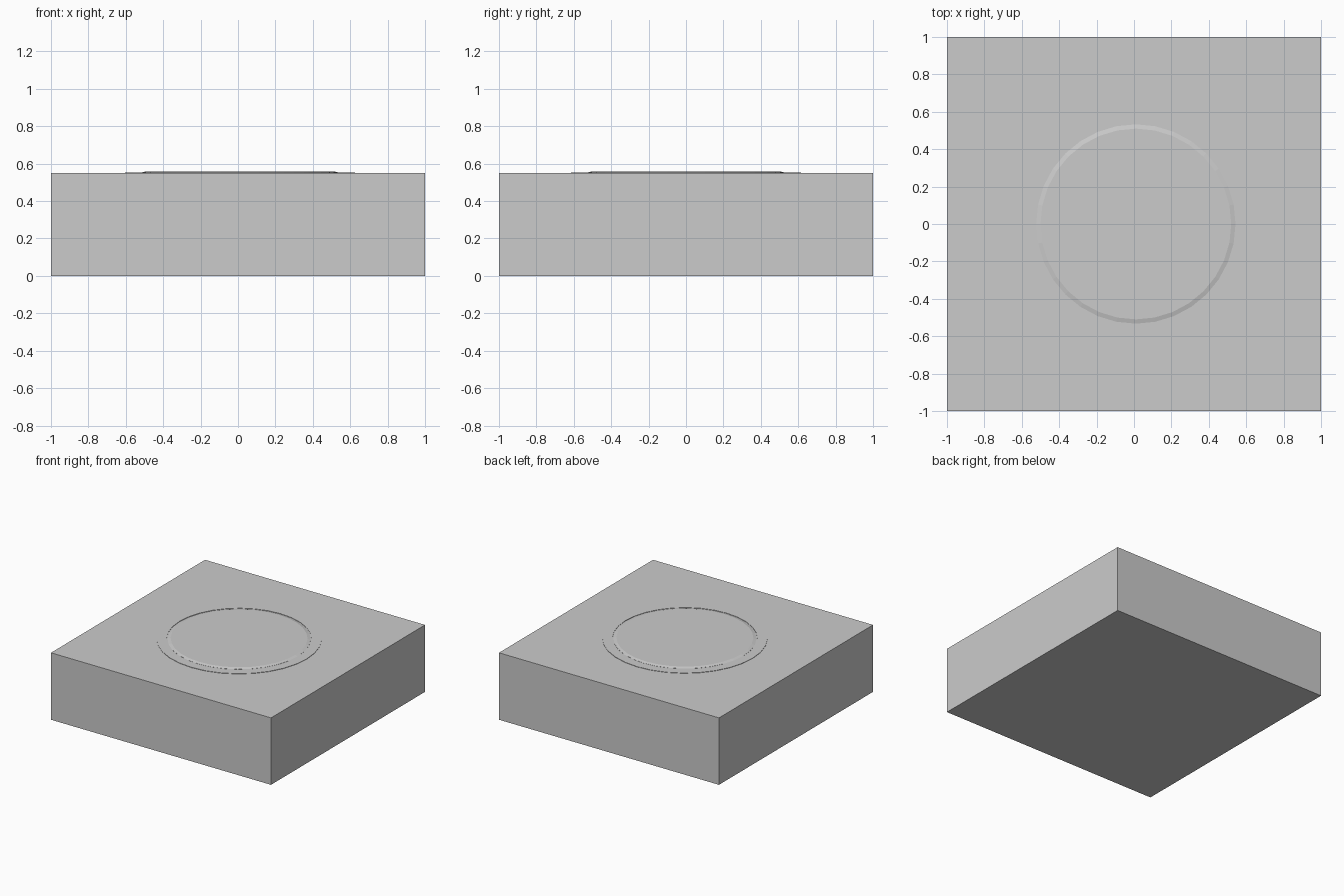
import bpy, math

if "Cube" in bpy.data.objects:
    bpy.data.objects.remove(bpy.data.objects["Cube"])

CX, TOP, SIDES = 0.01, 0.55, 32


def grey(name, v):
    m = bpy.data.materials.new(name)
    m.diffuse_color = (v, v, v, 1)
    m.use_nodes = True
    m.node_tree.nodes["Principled BSDF"].inputs["Base Color"].default_value = m.diffuse_color
    return m


def lathe(name, profile, mat=None, closed=False):
    """Revolve (radius, z) points; an open profile gets end caps."""
    verts = [(CX + r * math.cos(2 * math.pi * i / SIDES),
              r * math.sin(2 * math.pi * i / SIDES), z)
             for r, z in profile for i in range(SIDES)]
    n = len(profile)
    faces = []
    for j in range(n if closed else n - 1):
        a, b = j * SIDES, ((j + 1) % n) * SIDES
        for i in range(SIDES):
            k = (i + 1) % SIDES
            faces.append((a + i, a + k, b + k, b + i))
    if not closed:
        faces.append(tuple(reversed(range(SIDES))))
        faces.append(tuple(range((n - 1) * SIDES, n * SIDES)))
    me = bpy.data.meshes.new(name)
    me.from_pydata(verts, [], faces)
    ob = bpy.data.objects.new(name, me)
    bpy.context.collection.objects.link(ob)
    if mat:
        me.materials.append(mat)
    return ob


# square base block
bpy.ops.mesh.primitive_cube_add(size=1, location=(0, 0, TOP / 2))
base = bpy.context.object
base.name = "base_block"
base.scale = (2, 2, TOP)

# thin dark ring lying on the block
lathe("button_ring", [(0.54, TOP - 0.01), (0.615, TOP - 0.01),
                      (0.615, TOP + 0.003), (0.54, TOP + 0.003)],
      grey("dark_grey", 0.6), closed=True)

# button with a shallow chamfered rim
lathe("button", [(0.533, TOP - 0.01), (0.533, TOP + 0.001), (0.51, TOP + 0.007)],
      grey("light_grey", 0.95))
